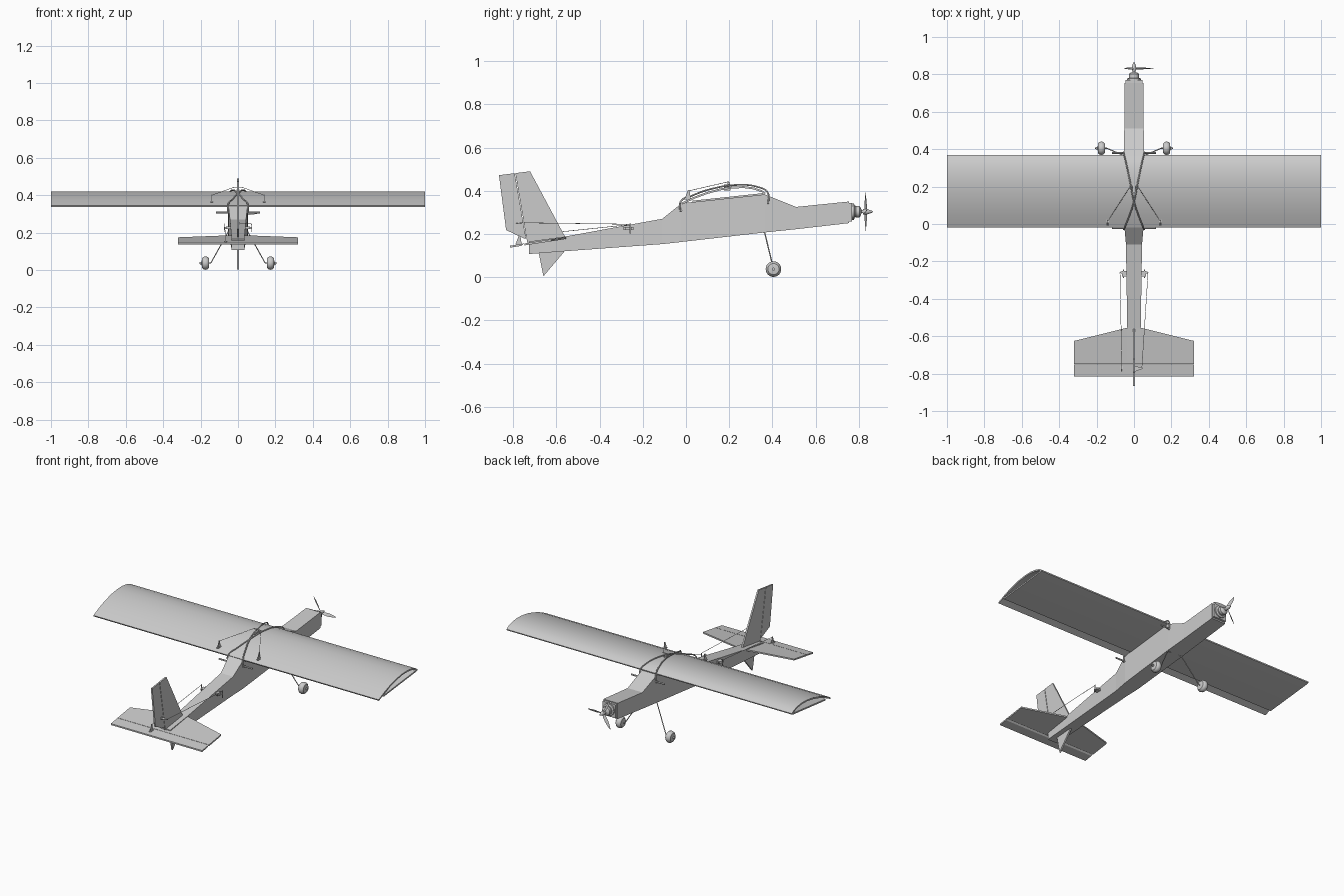
import bpy, bmesh, math
from mathutils import Vector

if "Cube" in bpy.data.objects:
    bpy.data.objects.remove(bpy.data.objects["Cube"])


def make(name, verts, faces, smooth=None):
    me = bpy.data.meshes.new(name)
    me.from_pydata(verts, [], faces)
    bm = bmesh.new()
    bm.from_mesh(me)
    bmesh.ops.recalc_face_normals(bm, faces=bm.faces)
    bm.to_mesh(me)
    bm.free()
    ob = bpy.data.objects.new(name, me)
    bpy.context.collection.objects.link(ob)
    if smooth:
        bpy.ops.object.select_all(action='DESELECT')
        ob.select_set(True)
        bpy.context.view_layer.objects.active = ob
        bpy.ops.object.shade_smooth_by_angle(angle=math.radians(smooth))
    return ob


def loft(name, rings, smooth=None):
    n = len(rings[0])
    verts = [v for r in rings for v in r]
    faces = [(k * n + i, k * n + (i + 1) % n, (k + 1) * n + (i + 1) % n, (k + 1) * n + i)
             for k in range(len(rings) - 1) for i in range(n)]
    faces += [tuple(range(n)), tuple(range(len(verts) - n, len(verts)))]
    return make(name, verts, faces, smooth)


def side_prism(name, yz, x0, x1, smooth=None):
    return loft(name, [[(x, y, z) for y, z in yz] for x in (x0, x1)], smooth)


def box(name, c, s):
    x, y, z = c
    a, b, h = (v / 2 for v in s)
    return side_prism(name, [(y - b, z - h), (y + b, z - h), (y + b, z + h), (y - b, z + h)], x - a, x + a)


def lathe(name, centre, axis, profile, n=24):
    # profile: (distance along axis, radius)
    c = Vector(centre)
    rings = []
    for d, r in profile:
        ring = []
        for i in range(n):
            t = 2 * math.pi * i / n
            u, v = r * math.cos(t), r * math.sin(t)
            ring.append(c + (Vector((d, u, v)) if axis == 'X' else Vector((u, d, v))))
        rings.append(ring)
    return loft(name, rings, 35)


def wire(name, pts, r, spline='POLY'):
    cu = bpy.data.curves.new(name, 'CURVE')
    cu.dimensions = '3D'
    cu.bevel_depth, cu.bevel_resolution, cu.use_fill_caps = r, 2, True
    s = cu.splines.new(spline)
    if spline == 'BEZIER':
        s.bezier_points.add(len(pts) - 1)
        for p, co in zip(s.bezier_points, pts):
            p.co = co
            p.handle_left_type = p.handle_right_type = 'AUTO'
    else:
        s.points.add(len(pts) - 1)
        for p, co in zip(s.points, pts):
            p.co = (*co, 1)
    ob = bpy.data.objects.new(name, cu)
    bpy.context.collection.objects.link(ob)
    return ob


# Fuselage: box lofted through stations (y, bottom, top, half width)
stations = [(-.727, .107, .165, .035), (-.56, .12, .188, .036), (-.11, .153, .27, .043),
            (-.02, .163, .342, .051), (.365, .207, .383, .054), (.51, .222, .325, .052),
            (.755, .25, .35, .05)]
loft("fuselage", [[(-w, y, b), (w, y, b), (w, y, t), (-w, y, t)] for y, b, t, w in stations])

# Wing: one folded foam sheet, hollow, with the lower skin stopping short of the aileron
outer = [(-.02, .345), (.04, .373), (.1, .395), (.16, .411), (.22, .42), (.27, .421),
         (.315, .415), (.35, .403), (.368, .39), (.366, .383), (.35, .379), (.03, .345)]
inner = []
for i, p in enumerate(outer):
    a, b = outer[max(i - 1, 0)], outer[min(i + 1, len(outer) - 1)]
    d = Vector((b[0] - a[0], b[1] - a[1])).normalized()
    inner.append((p[0] + d.y * .009, p[1] - d.x * .009))
inner[8:10] = [(.358, .391)]
side_prism("wing", outer + inner[::-1], -1, 1, 30)


# Tailplane and bevelled elevator, both on the same slope
def tail_z(y):
    return .185 + (y + .56) * .155


half = [(.038, -.555), (.32, -.625), (.32, -.748)]
plan = half + [(-x, y) for x, y in reversed(half)]
loft("tailplane", [[(x, y, tail_z(y) + h) for x, y in plan] for h in (-.009, 0)])
side_prism("elevator", [(-.75, tail_z(-.75)), (-.762, tail_z(-.762) - .009),
                        (-.816, tail_z(-.816) - .009), (-.816, tail_z(-.816))], -.32, .32)

# Fin, rudder and tail skid
side_prism("fin", [(-.56, .187), (-.722, .49), (-.79, .4815), (-.735, .16)], -.005, .005)
side_prism("rudder", [(-.793, .481), (-.866, .472), (-.833, .218), (-.752, .18), (-.741, .18)], -.005, .005)
side_prism("tail_skid", [(-.56, .122), (-.66, .004), (-.682, .112)], -.005, .005)

# Motor, mount and spinner
PZ = .303
box("firewall", (0, .762, PZ - .002), (.092, .014, .085))
lathe("motor_mount", (0, .769, PZ), 'Y', [(0, .038), (.008, .038), (.012, .028), (.016, .028)])
lathe("motor", (0, .783, PZ), 'Y', [(0, .022), (.004, .027), (.02, .027), (.026, .018), (.03, .007), (.04, .007)])
lathe("spinner", (0, .82, PZ), 'Y', [(0, .012), (.02, .012), (.028, .009), (.04, .005), (.046, .001)])

# Three twisted propeller blades: sections (radius, chord, twist)
for k in range(3):
    t = 2 * math.pi * k / 3
    rad, tan = Vector((math.cos(t), 0, math.sin(t))), Vector((-math.sin(t), 0, math.cos(t)))
    rings = []
    for r, c, tw in [(.006, .012, 50), (.025, .018, 40), (.05, .02, 28), (.08, .014, 18), (.103, .004, 14)]:
        tw = math.radians(tw)
        ch = tan * math.cos(tw) + Vector((0, math.sin(tw), 0))
        nm = Vector((0, math.cos(tw), 0)) - tan * math.sin(tw)
        o = Vector((0, .832, PZ)) + rad * r
        rings.append([o - ch * c / 2, o - nm * .0015, o + ch * c / 2, o + nm * .0015])
    loft("propeller_blade", rings, 40)

# Dowels that hold the wing straps
for y, z in [(.38, .345), (-.022, .307)]:
    lathe("strap_dowel", (0, y, z), 'X', [(-.117, .005), (.117, .005)], 12)


# Servo: case, mounting tabs, output post and arm; d is the outward direction
def servo(c, d):
    c, d = Vector(c), Vector(d)
    up = abs(d.z) > .5
    box("servo_case", c, (.014, .03, .03) if up else (.03, .03, .014))
    box("servo_tabs", c + d * .006, (.014, .046, .003) if up else (.003, .046, .014))
    box("servo_post", c + d * .018 + Vector((0, .008, 0)), (.01, .01, .01))
    box("servo_arm", c + d * .024 + Vector((0, .008, 0)), (.05, .007, .003) if up else (.003, .007, .045))


servo((0, .19, .415), (0, 0, 1))


# Control horn: small triangular plate standing on a base
def horn(c, d, base):
    c, d = Vector(c), Vector(d)
    side = Vector((.0015, 0, 0)) if abs(d.z) > .5 else Vector((0, 0, .0015))
    tri = [c + Vector((0, -.014, 0)), c + Vector((0, .014, 0)), c + d * .04 + Vector((0, .008, 0)),
           c + d * .04 + Vector((0, .001, 0))]
    loft("control_horn", [[p - side for p in tri], [p + side for p in tri]])
    box("horn_base", c, base)


for s in (-1, 1):
    # Crossed wing straps
    wire("wing_strap", [(s * .057, .381, .338), (s * .055, .378, .392), (s * .043, .33, .418),
                        (s * .024, .24, .427), (0, .12, .409), (-s * .03, .03, .378),
                        (-s * .052, -.024, .35), (-s * .054, -.027, .302)], .004, 'BEZIER')
    # Landing gear: wire leg, axle and wheel
    wire("gear_leg", [(s * .03, .362, .207), (s * .053, .365, .203), (s * .145, .405, .038),
                      (s * .208, .405, .037)], .003)
    lathe("wheel", (s * .174, .405, .037), 'X',
          [(-.02, .012), (-.018, .026), (-.011, .033), (0, .036), (.011, .033), (.018, .026), (.02, .012)])
    lathe("wheel_collar", (s * .2, .405, .037), 'X', [(-.004, .007), (.004, .007)], 12)
    # Aileron horn and pushrod
    horn((s * .14, .008, .363), (0, 0, 1), (.014, .03, .005))
    wire("aileron_pushrod", [(s * .022, .198, .442), (s * .14, .015, .4)], .0013)
    # Tail servos
    servo((s * .05, -.267, .225), (s, 0, 0))

# Rudder and elevator linkages
horn((.006, -.775, .25), (1, 0, 0), (.004, .03, .014))
wire("rudder_pushrod", [(.075, -.26, .245), (.042, -.77, .252)], .0013)
horn((-.065, -.775, .153), (0, 0, 1), (.014, .03, .005))
wire("elevator_pushrod", [(-.075, -.26, .243), (-.065, -.77, .19)], .0013)
